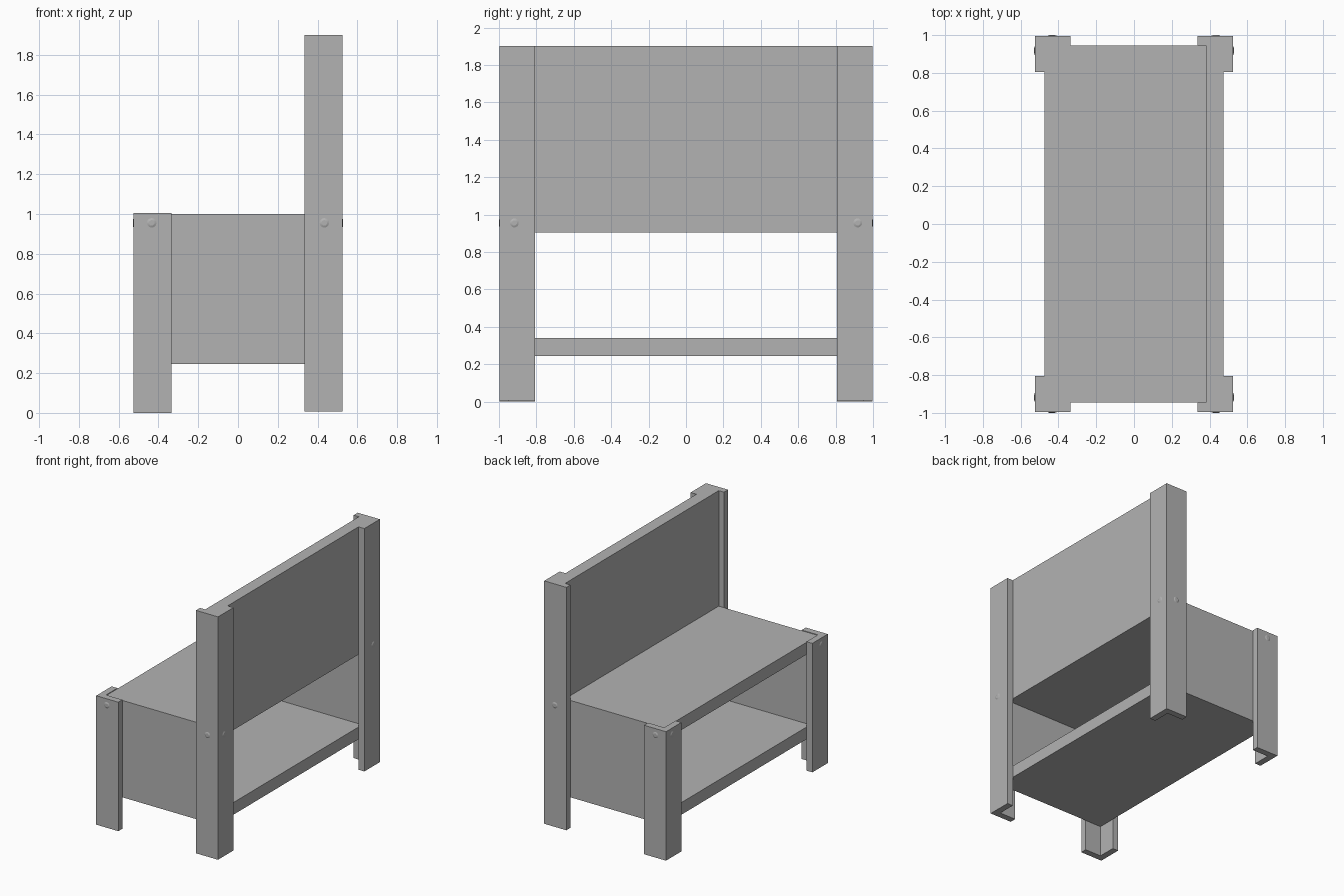
import bpy
import bmesh
import math
from mathutils import Matrix, Vector

cube = bpy.data.objects.get("Cube")
if cube:
    bpy.data.objects.remove(cube, do_unlink=True)

grey = bpy.data.materials.new("plain grey")
grey.use_nodes = True
colour = (0.45, 0.45, 0.45, 1)
grey.diffuse_color = colour
grey.node_tree.nodes["Principled BSDF"].inputs["Base Color"].default_value = colour

# Overall dimensions
HX, HY = 0.525, 0.996          # outer leg corners
T = 0.05                       # leg board thickness
W = 0.19                       # leg board width
B = 0.095                      # panel thickness
PX, PY = HX - T, HY - T        # outer faces of the panels
SEAT, LOW, TOP = 1.0, 0.245, 1.9


def finish(name, bm):
    bmesh.ops.recalc_face_normals(bm, faces=bm.faces)
    mesh = bpy.data.meshes.new(name)
    bm.to_mesh(mesh)
    bm.free()
    mesh.materials.append(grey)
    obj = bpy.data.objects.new(name, mesh)
    bpy.context.collection.objects.link(obj)
    return obj


def box(name, low, high):
    low, high = Vector(low), Vector(high)
    bm = bmesh.new()
    place = Matrix.Translation((low + high) / 2) @ Matrix.Diagonal((high - low).to_4d())
    place[3][3] = 1
    bmesh.ops.create_cube(bm, size=1, matrix=place)
    return finish(name, bm)


def leg(name, sx, sy, bottom, top):
    # Angle-shaped profile wrapped round the outside corner
    profile = [(0, 0), (W, 0), (W, T), (T, T), (T, W), (0, W)]
    bm = bmesh.new()
    face = bm.faces.new([bm.verts.new((sx * (HX - u), sy * (HY - v), bottom))
                         for u, v in profile])
    lifted = bmesh.ops.extrude_face_region(bm, geom=[face])["geom"]
    bmesh.ops.translate(bm, vec=(0, 0, top - bottom),
                        verts=[g for g in lifted if isinstance(g, bmesh.types.BMVert)])
    return finish(name, bm)


def bolt(name, location, direction):
    # Shallow domed head standing on the leg face
    bm = bmesh.new()
    turn = Vector(direction).to_track_quat("Z", "Y").to_matrix().to_4x4()
    bmesh.ops.create_cone(bm, cap_ends=True, segments=20, radius1=0.024,
                          radius2=0.014, depth=0.004,
                          matrix=Matrix.Translation(location) @ turn
                          @ Matrix.Translation((0, 0, 0.002)))
    return finish(name, bm)


# Panels
box("seat", (-PX, -PY, SEAT - B), (PX - B, PY, SEAT))
box("backrest", (PX - B, -PY, SEAT - B), (PX, PY, TOP))
box("shelf", (-PX, B - PY, LOW), (PX, PY - B, LOW + B))
for side, sy in (("right", -1), ("left", 1)):
    ends = sorted((sy * PY, sy * (PY - B)))
    box(side + "_side_panel", (-PX, ends[0], LOW), (PX, ends[1], SEAT - B))

    # Legs with one bolt on each outer face
    for kind, sx, bottom, top in (("short", -1, 0, 1.005), ("tall", 1, 0.007, TOP)):
        name = f"{side}_{kind}_leg"
        leg(name, sx, sy, bottom, top)
        bolt(name + "_end_bolt", (sx * 0.434, sy * HY, 0.955), (0, sy, 0))
        bolt(name + "_face_bolt", (sx * HX, sy * 0.918, 0.955), (sx, 0, 0))
